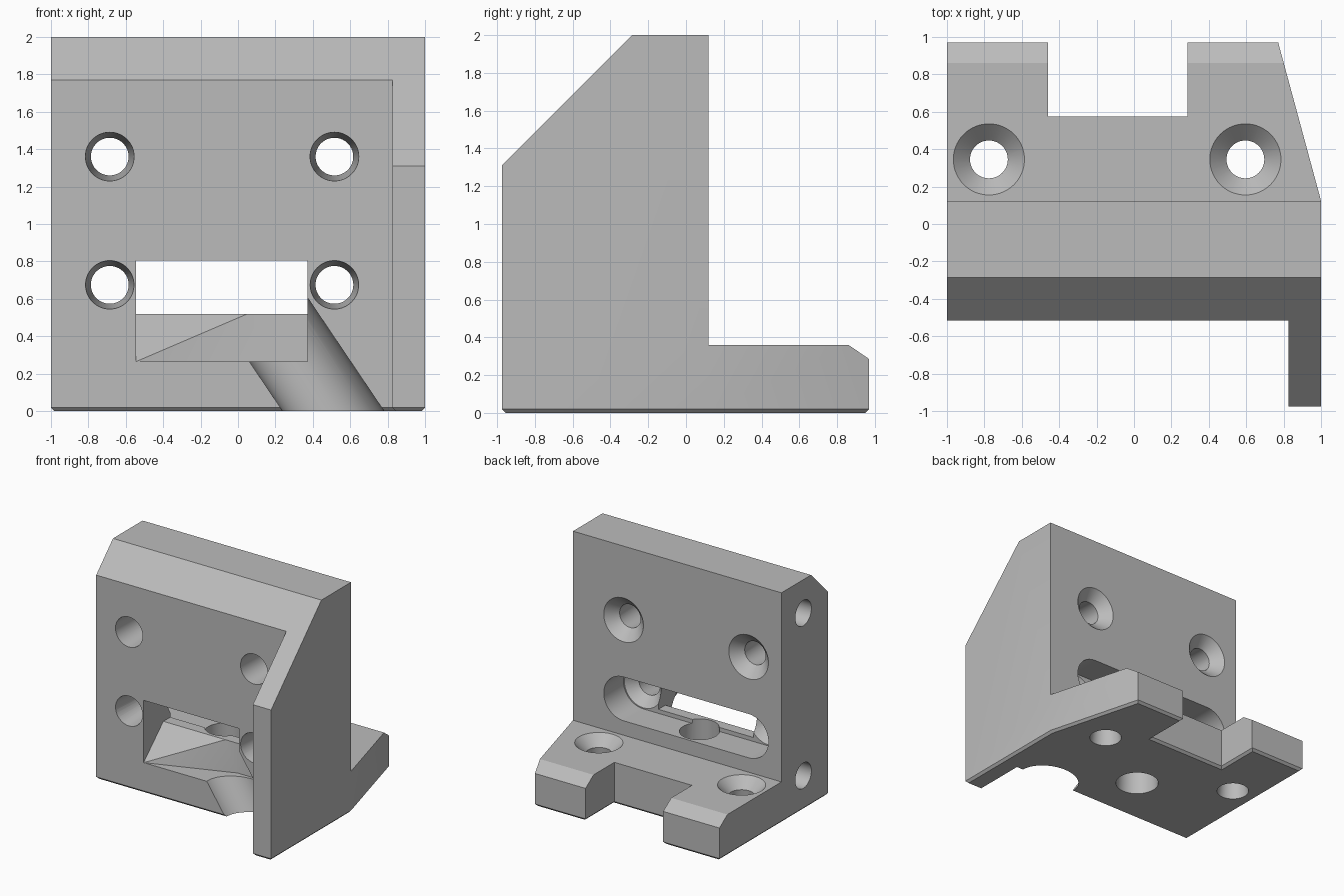
import bpy, bmesh
from mathutils import Vector, Matrix

if "Cube" in bpy.data.objects:
    bpy.data.objects.remove(bpy.data.objects["Cube"])

grey = bpy.data.materials.new("plain grey")
grey.use_nodes = True
grey.diffuse_color = (0.5, 0.5, 0.5, 1)
grey.node_tree.nodes["Principled BSDF"].inputs["Base Color"].default_value = (0.5, 0.5, 0.5, 1)


def make(name, bm):
    bmesh.ops.recalc_face_normals(bm, faces=bm.faces)
    mesh = bpy.data.meshes.new(name)
    bm.to_mesh(mesh)
    bm.free()
    mesh.materials.append(grey)
    obj = bpy.data.objects.new(name, mesh)
    bpy.context.collection.objects.link(obj)
    return obj


def prism(points, offset):
    """Closed polygon pushed along an offset."""
    bm = bmesh.new()
    face = bm.faces.new([bm.verts.new(p) for p in points])
    moved = bmesh.ops.extrude_face_region(bm, geom=[face])["geom"]
    bmesh.ops.translate(bm, vec=offset, verts=[v for v in moved if isinstance(v, bmesh.types.BMVert)])
    return bm


def add_cone(bm, start, end, r1, r2):
    start, end = Vector(start), Vector(end)
    axis = end - start
    turn = axis.to_track_quat('Z', 'Y').to_matrix().to_4x4()
    bmesh.ops.create_cone(bm, cap_ends=True, segments=64, radius1=r1, radius2=r2,
                          depth=axis.length, matrix=Matrix.Translation((start + end) / 2) @ turn)


def hull(bm):
    out = bmesh.ops.convex_hull(bm, input=bm.verts)
    junk = set(out["geom_interior"]) | set(out["geom_unused"])
    bmesh.ops.delete(bm, geom=[v for v in junk if isinstance(v, bmesh.types.BMVert)], context='VERTS')
    bmesh.ops.dissolve_limit(bm, angle_limit=0.001, verts=bm.verts, edges=bm.edges)
    return bm


def boolean(tool_bm, operation='DIFFERENCE'):
    tool = make("cutter", tool_bm)
    tool.hide_render = True
    mod = bracket.modifiers.new("cut", 'BOOLEAN')
    mod.operation, mod.solver, mod.object = operation, 'EXACT', tool
    bpy.context.view_layer.objects.active = bracket
    bpy.ops.object.modifier_apply(modifier=mod.name)
    bpy.data.objects.remove(tool)


def drill(start, end, r1, r2):
    bm = bmesh.new()
    add_cone(bm, start, end, r1, r2)
    boolean(bm)


# Footprint with side wall and notched foot, bottom rim chamfered
footprint = [(-1, -.515), (.825, -.515), (.825, -.975), (1, -.975), (1, .12), (.77, .97),
             (.285, .97), (.285, .575), (-.46, .575), (-.46, .97), (-1, .97)]
bm = prism([(x, y, 0) for x, y in footprint], (0, 0, 2.1))
rim = [e for e in bm.edges if all(v.co.z < .01 for v in e.verts)]
bmesh.ops.bevel(bm, geom=rim, offset=.02, segments=1, affect='EDGES')
bracket = make("mounting_bracket", bm)

# Side profile: sloped front, upright back, foot with sloped end
profile = [(-1.1, -.1), (1.1, -.1), (1.1, .196), (.86, .36), (.12, .36),
           (.12, 2), (-.285, 2), (-1.1, 1.185)]
boolean(prism([(-1.2, y, z) for y, z in profile], (2.4, 0, 0)), 'INTERSECT')

# Long rounded slot in the back
bm = bmesh.new()
for x in (-.685, .515):
    add_cone(bm, (x, -.15, .675), (x, .2, .675), .19, .19)
boolean(hull(bm))

# Front window with ramped floor, opening into the slot
window = [(-.6, .265), (-.515, .265), (-.245, .52), (-.1, .52), (-.1, .805), (-.6, .805)]
boolean(prism([(-.545, y, z) for y, z in window], (.915, 0, 0)))

# Deeper facet at the right of the window floor
bm = bmesh.new()
for p in [(-.545, -.515, .265), (.05, -.245, .52), (.17, -.25, .265), (.37, -.25, .265),
          (.37, -.245, .53), (.37, -.515, .265), (.37, -.55, .4), (-.545, -.55, .265), (.37, -.55, .265)]:
    bm.verts.new(p)
boolean(hull(bm))

# Slanted round channel down to the bottom edge
low, along = Vector((.51, -.5, 0)), Vector((-.56, 0, .83))
drill(low - along * .25, low + along * .6, .225, .225)

# Countersunk holes through the wall; the lower pair sit inside the slot
for x in (-.685, .515):
    for z, y, wide in ((1.36, .03, .2), (.675, -.235, .185)):
        drill((x, -.53, z), (x, y + .01, z), .131, .1)
        drill((x, y, z), (x, y + (.1 if z > 1 else .09), z), .1, wide)

# Countersunk holes through the foot
for x in (-.775, .595):
    drill((x, .345, -.01), (x, .345, .28), .131, .1)
    drill((x, .345, .27), (x, .345, .37), .1, .2)

# Centre hole from the bottom into the slot, and two side holes
drill((-.085, -.062, -.01), (-.085, -.062, .55), .175, .155)
for z in (.3, 1.71):
    drill((-1.05, -.18, z), (-.5, -.18, z), .11, .11)

bpy.ops.object.select_all(action='DESELECT')
bracket.select_set(True)
bpy.context.view_layer.objects.active = bracket
bpy.ops.object.shade_smooth_by_angle(angle=.4)
